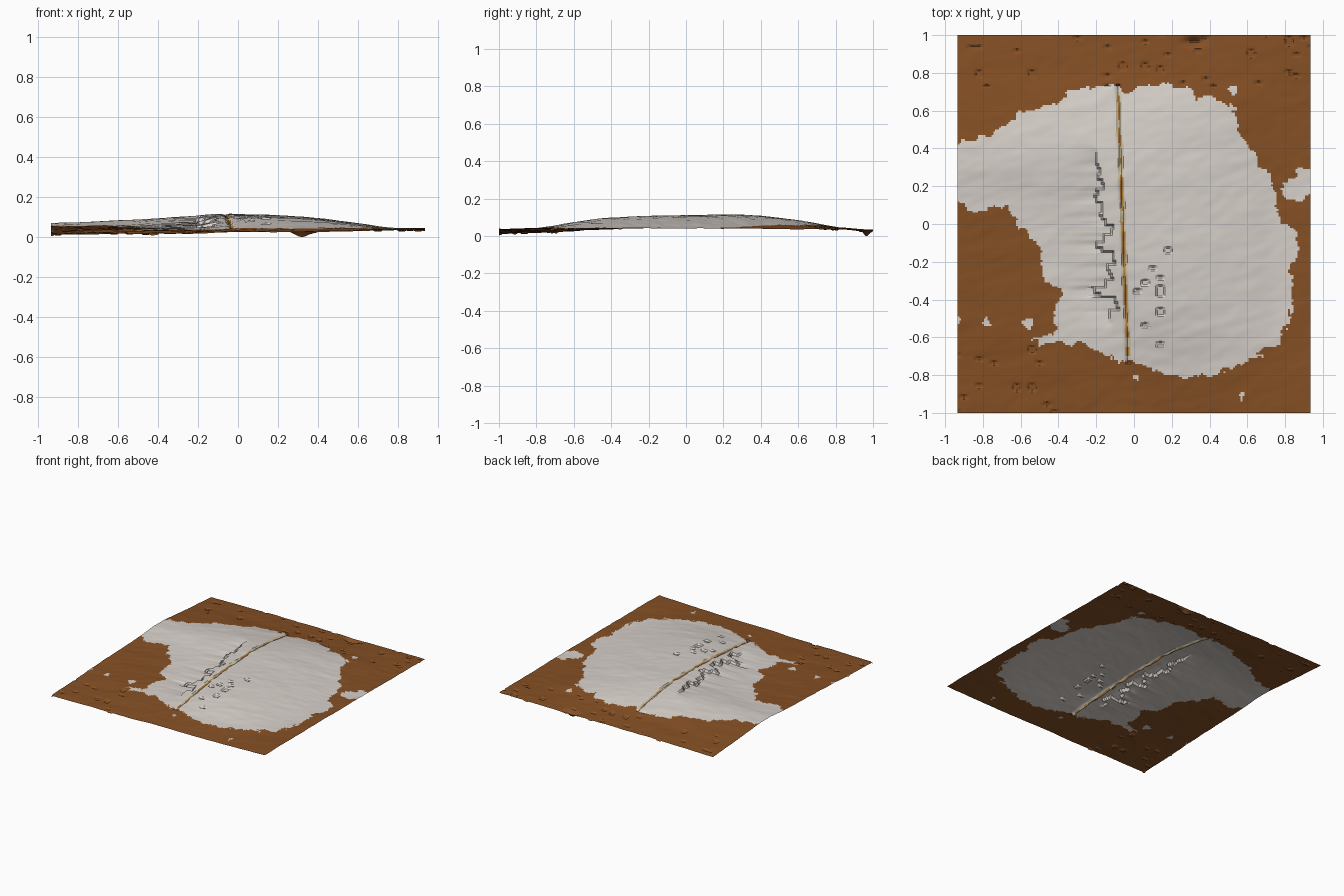
import bpy, bmesh, math, random
from mathutils import Vector, noise

if "Cube" in bpy.data.objects:
    bpy.data.objects.remove(bpy.data.objects["Cube"])

random.seed(4)
HX, HY, NX, NY = 0.935, 1.0, 187, 200


def material(name, rgb):
    m = bpy.data.materials.new(name)
    m.diffuse_color = (*rgb, 1)
    m.use_nodes = True
    m.node_tree.nodes["Principled BSDF"].inputs["Base Color"].default_value = m.diffuse_color
    return m


# Broad relief: heights (in hundredths) on a coarse control lattice
XS = [-.935, -.7, -.45, -.22, -.1, .1, .35, .6, .75, .935]
YS = [-1, -.75, -.5, -.2, .1, .35, .6, .8, 1]
RELIEF = [
    [2.0, 2.2, 2.2, 2.4, 2.8, 3.2, 3.2, 3.8, 4.2, 4.8],
    [2.8, 3.2, 3.8, 4.0, 4.5, 5.5, 5.6, 5.0, 4.7, 5.0],
    [4.0, 4.6, 5.0, 5.5, 7.0, 9.6, 8.9, 6.8, 5.2, 5.0],
    [5.2, 5.3, 5.8, 7.2, 10.2, 11.6, 10.4, 7.6, 5.5, 5.0],
    [6.2, 6.5, 7.4, 9.6, 11.8, 11.9, 10.4, 7.4, 5.2, 5.0],
    [7.8, 8.6, 10.0, 11.6, 12.0, 11.6, 9.8, 6.6, 5.0, 4.8],
    [6.0, 6.8, 8.2, 9.0, 9.2, 9.2, 8.0, 6.0, 4.8, 4.6],
    [4.6, 5.0, 5.4, 5.6, 5.7, 5.6, 5.2, 4.8, 4.5, 4.4],
    [3.2, 3.6, 4.0, 4.1, 4.1, 4.0, 3.8, 3.9, 4.2, 4.4]]

# Outline of the pale sheet
EDGE = [(-.95, .43), (-.77, .46), (-.6, .58), (-.45, .62), (-.33, .71), (-.1, .73),
        (-.05, .70), (.04, .72), (.2, .74), (.35, .68), (.53, .62), (.56, .46),
        (.65, .37), (.71, .24), (.76, .12), (.77, 0), (.85, -.02), (.87, -.13),
        (.82, -.25), (.84, -.37), (.82, -.5), (.77, -.64), (.62, -.71), (.45, -.79),
        (.25, -.82), (.1, -.77), (-.01, -.72), (-.1, -.72), (-.2, -.66), (-.3, -.63),
        (-.57, -.63), (-.4, -.57), (-.42, -.45), (-.37, -.36), (-.47, -.3), (-.5, -.12),
        (-.62, 0), (-.68, .1), (-.85, .06), (-.95, .14)]
# Detached patches: x, y, radius x, radius y
PATCHES = [(.87, .19, .075, .07), (.9, .24, .06, .06), (.53, .71, .025, .02),
           (-.57, -.53, .03, .03), (-.78, -.52, .015, .02), (.01, -.81, .015, .02),
           (.58, -.92, .015, .025), (-.93, -.51, .012, .02)]


def spline(xs, vs, x):
    i = max(j for j in range(len(xs) - 1) if x >= xs[j] - 1e-6 or j == 0)
    n = len(xs)

    def slope(k):
        a, b = max(k - 1, 0), min(k + 1, n - 1)
        return (vs[b] - vs[a]) / (xs[b] - xs[a])
    h = xs[i + 1] - xs[i]
    t = (x - xs[i]) / h
    return ((2 * t**3 - 3 * t**2 + 1) * vs[i] + (t**3 - 2 * t**2 + t) * h * slope(i)
            + (3 * t**2 - 2 * t**3) * vs[i + 1] + (t**3 - t**2) * h * slope(i + 1))


def n3(x, y, s):
    return noise.noise(Vector((x, y, s)))


def crack(y):
    return -.058 - .036 * y + .006 * n3(y * 9, 0, 3)


def bell(x, c, w):
    return math.exp(-((x - c) / w) ** 2)


def inside(x, y):
    hit = False
    for (ax, ay), (bx, by) in zip(EDGE, EDGE[1:] + EDGE[:1]):
        if (ay > y) != (by > y) and x < (bx - ax) * (y - ay) / (by - ay) + ax:
            hit = not hit
    return hit


def height(x, y, base):
    z = base / 100
    # Slanted fine ripples and bumps
    u, v = x + .3 * y, y - .3 * x
    z += .003 * n3(u * 4, v * 9, 1) + .0018 * n3(u * 11, v * 22, 5)
    # Stepped scarps falling away to the left of the crack
    row = math.floor(y / .03)
    lip = crack(y) - .09 + .13 * n3(row * .37, 0, 8) - .12 * max(0, y)
    if x < lip and -.55 < y < .42:
        fade = min(1, (y + .55) / .1, (.42 - y) / .1)
        z -= .02 * fade * math.exp((x - lip) / .12)
    # Small blocky pits on the dome
    pit = n3(math.floor(x / .04) * .83, math.floor(y / .02) * .47, 12)
    if pit > .42 and bell(x, .15, .15) * bell(y, -.35, .3) > .35:
        z -= .009
    if pit > .42 and (y > .72 or (y < -.6 and x < -.4)):
        z -= .007
    # Narrow crack, and a hollow at the back edge
    if abs(y) < .74:
        z -= .022 * bell(x, crack(y), .010) * (.6 + .5 * n3(y * 14, 2, 6))
    z -= .034 * bell(x, .32, .05) * bell(y, .965, .022)
    return z


bm = bmesh.new()
grid = []
for j in range(NY + 1):
    y = -HY + 2 * HY * j / NY
    prof = [spline(YS, [r[k] for r in RELIEF], y) for k in range(len(XS))]
    row = []
    for i in range(NX + 1):
        x = -HX + 2 * HX * i / NX
        row.append(bm.verts.new((x, y, height(x, y, spline(XS, prof, x)))))
    grid.append(row)
low = min(v.co.z for v in bm.verts)
for v in bm.verts:
    v.co.z -= low

# Faces coloured by outline and by distance to the crack
for j in range(NY):
    for i in range(NX):
        f = bm.faces.new((grid[j][i], grid[j][i + 1], grid[j + 1][i + 1], grid[j + 1][i]))
        c = f.calc_center_median()
        px = c.x + .03 * n3(c.x * 16, c.y * 16, 2) + .016 * n3(c.x * 45, c.y * 45, 4)
        py = c.y + .03 * n3(c.x * 16, c.y * 16, 7) + .016 * n3(c.x * 45, c.y * 45, 9)
        pale = inside(px, py) or any(
            ((px - a) / rx) ** 2 + ((py - b) / ry) ** 2 < 1 for a, b, rx, ry in PATCHES)
        f.material_index = 1 if pale else 0
        d = abs(c.x - crack(c.y))
        if -.7 < c.y < .7:
            if d < .007:
                f.material_index = 2 if n3(c.y * 12, 0, 11) > -.12 else 3
            elif d < .014:
                f.material_index = 3
        f.smooth = True

mesh = bpy.data.meshes.new("terrain")
bm.to_mesh(mesh)
bm.free()
for m in (material("brown earth", (.235, .080, .018)), material("pale grey", (.68, .63, .59)),
          material("ochre", (.46, .22, .05)), material("cream", (.66, .56, .38))):
    mesh.materials.append(m)
terrain = bpy.data.objects.new("terrain", mesh)
bpy.context.collection.objects.link(terrain)
bpy.context.view_layer.objects.active = terrain
terrain.select_set(True)
bpy.ops.object.shade_smooth_by_angle(angle=math.radians(30))
